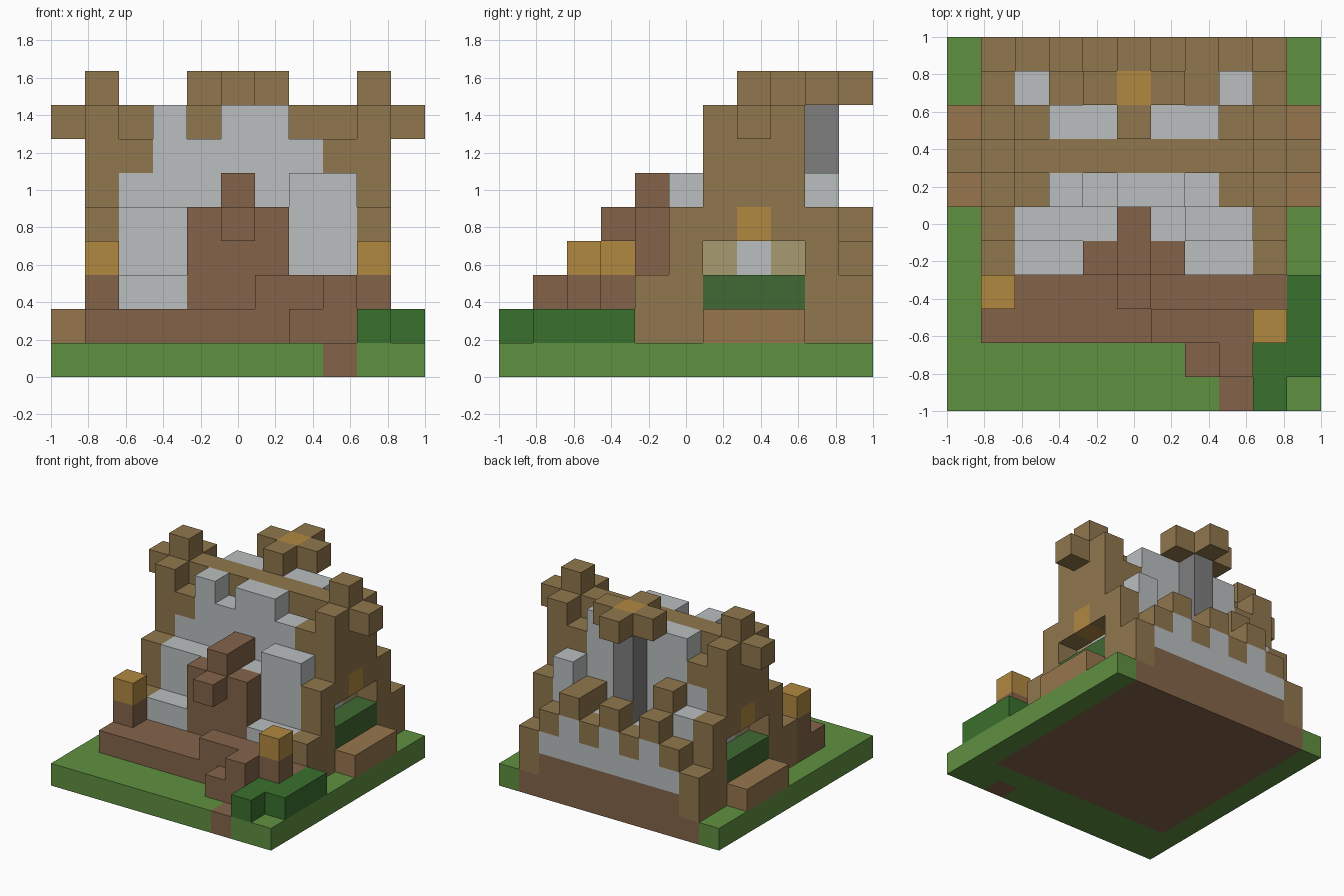
import bpy
import bmesh
from mathutils import Vector

cube = bpy.data.objects.get("Cube")
if cube:
    bpy.data.objects.remove(cube, do_unlink=True)

GRID = 11
UNIT = 2 / GRID


def linear(channel):
    c = channel / 255
    return c / 12.92 if c <= 0.04045 else ((c + 0.055) / 1.055) ** 2.4


def material(name, hex_code):
    color = [linear(v) for v in bytes.fromhex(hex_code)] + [1]
    mat = bpy.data.materials.new(name)
    mat.use_nodes = True
    mat.diffuse_color = color
    node = next(n for n in mat.node_tree.nodes if n.type == "BSDF_PRINCIPLED")
    node.inputs["Base Color"].default_value = color
    return mat


GRASS = material("grass green", "5F9040")
BUSH = material("bush green", "3A702D")
HEDGE = material("hedge green", "406A33")
EARTH = material("earth brown", "84644A")
WOOD = material("wood tan", "90774D")
BENCH = material("bench tan", "97764E")
STONE = material("light stone", "BABFBF")
IRON = material("dark stone", "7E7E7E")
LAMP = material("lamp amber", "B08840")
SAND = material("pale sand", "A99B70")

cells = {}


def fill(part, mat, xs, ys, zs, mirror=False):
    """Fill a block of unit cells; each range is one index or (first, last)."""
    def span(r):
        return range(r[0], r[1] + 1) if isinstance(r, tuple) else (r,)
    for x in span(xs):
        for y in span(ys):
            for z in span(zs):
                cells[x, y, z] = (part, mat)
                if mirror:
                    cells[GRID - 1 - x, y, z] = (part, mat)


# ground with an earth bed under the building
fill("ground", GRASS, (0, 10), (0, 10), 0)
fill("earth_bed", EARTH, (1, 9), (2, 10), 0)

# path, steps and front terrace
fill("path", EARTH, 8, 0, 0)
fill("steps", EARTH, 7, 1, 1)
fill("steps", EARTH, 8, 1, (1, 2))
fill("terrace", EARTH, (1, 9), (2, 3), 1)
fill("terrace", EARTH, (6, 8), 2, 2)

# bushes beside the path
fill("bushes", BUSH, 9, (0, 1), 1)
fill("bushes", BUSH, 10, (1, 3), 1)

# lamps on short posts
for x, y in ((1, 3), (9, 2)):
    fill("lamp_post", EARTH, x, y, 2)
    fill("lamp", LAMP, x, y, 3)

# stepped stone body
fill("stone_body", STONE, (2, 8), 4, (1, 2))
fill("stone_body", STONE, (2, 8), 5, (1, 4))
fill("stone_body", STONE, (2, 8), (6, 8), (1, 6))
fill("stone_body", STONE, (7, 8), 5, 5)
fill("stone_body", STONE, (2, 8), 9, (1, 3))

# broken stone blocks along the top and back
for x in (3, 5, 6):
    fill("stone_crest", STONE, x, 6, 7)
fill("stone_crest", STONE, (3, 4), 8, 7, mirror=True)
fill("back_buttress", STONE, 2, 9, 4)
fill("back_buttress", STONE, 8, 9, (4, 5))
fill("back_block", WOOD, 3, 9, (4, 5))
fill("back_block", WOOD, 7, 9, 4)

# wooden side walls, stepped at both ends
fill("side_wall", WOOD, 1, (4, 10), (1, 2), mirror=True)
fill("side_wall", WOOD, 1, (5, 9), (3, 4), mirror=True)
fill("side_wall", WOOD, 1, (6, 8), (5, 7), mirror=True)
fill("side_wall", WOOD, 2, (6, 8), 6, mirror=True)

# ridge beam with end finials
fill("ridge", WOOD, (0, 10), 7, 7)
fill("finial", WOOD, 1, 7, 8, mirror=True)

# side openings with hedge boxes, lit windows and benches
fill("hedge_box", HEDGE, 1, (6, 8), 2, mirror=True)
fill("recess", SAND, 2, (6, 8), 3, mirror=True)
fill("recess", STONE, 2, 7, 3, mirror=True)
for x in (1, 9):
    for y in (6, 7, 8):
        del cells[x, y, 3]
fill("side_window", LAMP, 1, 7, 4, mirror=True)
fill("bench", BENCH, 0, (6, 8), 1, mirror=True)

# entrance porch
fill("porch", EARTH, (4, 6), 4, (1, 4))
fill("porch_roof", EARTH, 5, (4, 5), 5)
fill("porch_beam", EARTH, 5, 3, 4)

# back wall with battlements
fill("back_wall", EARTH, (2, 8), 10, 1)
fill("back_wall", STONE, (2, 8), 10, (2, 3))
for x in range(2, 9):
    fill("battlement", WOOD, x, 10, 3 if x % 2 == 0 else 4)

# chimney with a cross-shaped cap
fill("chimney", IRON, 5, 9, (3, 7))
fill("chimney_cap", WOOD, (4, 6), 9, 8)
fill("chimney_cap", WOOD, 5, (8, 10), 8)
fill("chimney_cap", LAMP, 5, 9, 8)


def build(part):
    """Make one object from the exposed cell faces of a part."""
    bm = bmesh.new()
    mats, verts = [], {}
    for cell, (owner, mat) in cells.items():
        if owner != part:
            continue
        if mat not in mats:
            mats.append(mat)
        for axis in range(3):
            for side in (0, 1):
                near = list(cell)
                near[axis] += 2 * side - 1
                if tuple(near) in cells:
                    continue
                loop = []
                for a, b in ((0, 0), (1, 0), (1, 1), (0, 1)):
                    p = list(cell)
                    p[axis] += side
                    p[(axis + 1) % 3] += a
                    p[(axis + 2) % 3] += b
                    key = tuple(p)
                    if key not in verts:
                        co = Vector(key) * UNIT - Vector((1, 1, 0))
                        verts[key] = bm.verts.new(co)
                    loop.append(verts[key])
                face = bm.faces.new(loop if side else loop[::-1])
                face.material_index = mats.index(mat)
    bmesh.ops.dissolve_limit(bm, angle_limit=0.01, verts=bm.verts[:],
                             edges=bm.edges[:], delimit={"MATERIAL"})
    mesh = bpy.data.meshes.new(part)
    bm.to_mesh(mesh)
    bm.free()
    for mat in mats:
        mesh.materials.append(mat)
    bpy.context.collection.objects.link(bpy.data.objects.new(part, mesh))


for part in sorted({owner for owner, mat in cells.values()}):
    build(part)
